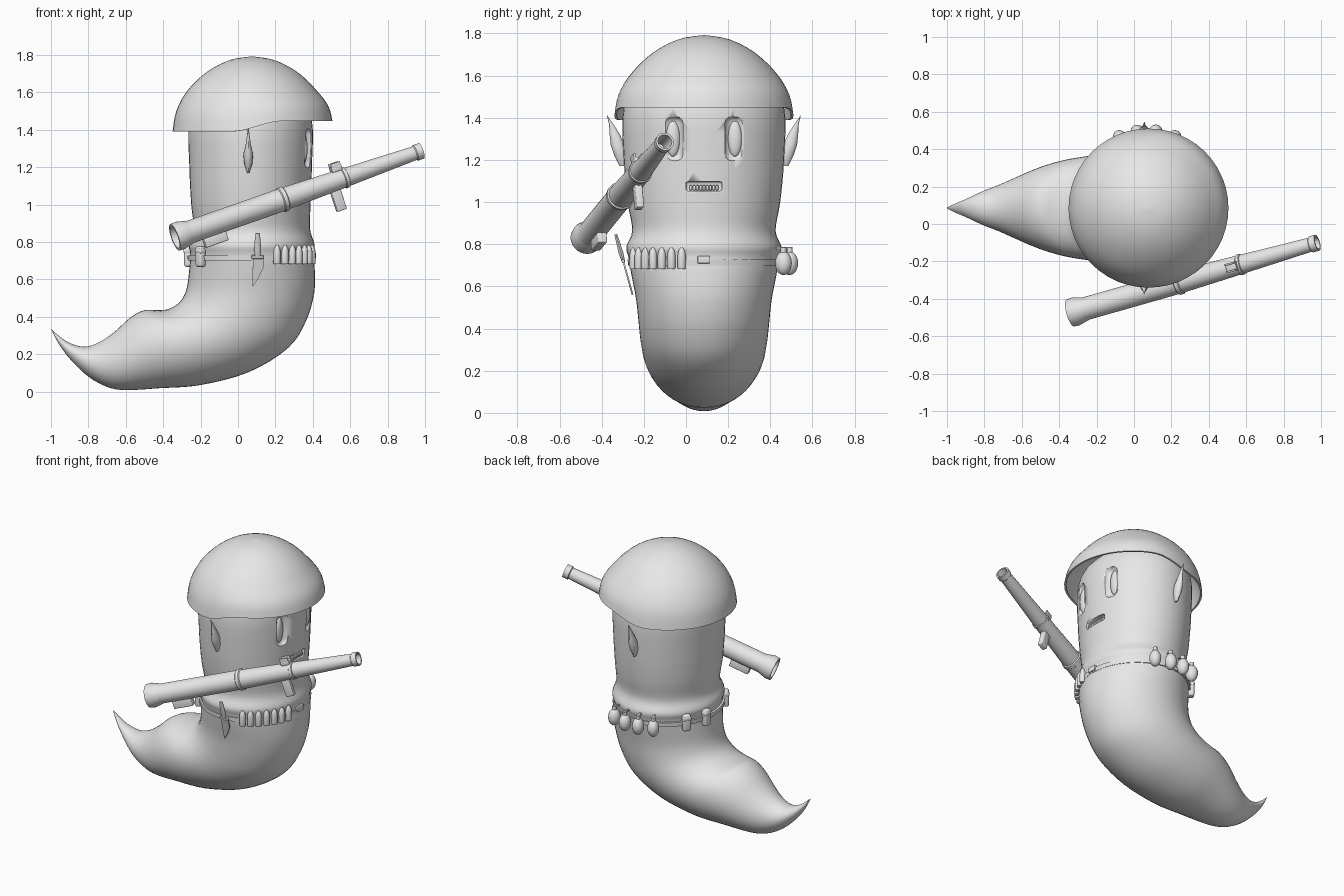
import bpy, bmesh, math
from mathutils import Vector, Matrix

if "Cube" in bpy.data.objects:
    bpy.data.objects.remove(bpy.data.objects["Cube"])

grey = bpy.data.materials.new("plain_grey")
grey.diffuse_color = (0.8, 0.8, 0.8, 1)
grey.use_nodes = True
grey.node_tree.nodes["Principled BSDF"].inputs["Base Color"].default_value = grey.diffuse_color
CX, CY = 0.07, 0.085          # body axis


def finish(name, bm, angle=40):
    bmesh.ops.recalc_face_normals(bm, faces=bm.faces[:])
    me = bpy.data.meshes.new(name)
    bm.to_mesh(me)
    bm.free()
    ob = bpy.data.objects.new(name, me)
    bpy.context.collection.objects.link(ob)
    me.materials.append(grey)
    bpy.ops.object.select_all(action='DESELECT')
    ob.select_set(True)
    bpy.context.view_layer.objects.active = ob
    bpy.ops.object.shade_smooth_by_angle(angle=math.radians(angle))
    return ob


def skin(bm, rings, cap=True):
    vs = [[bm.verts.new(p) for p in r] for r in rings]
    n = len(vs[0])
    for a, b in zip(vs, vs[1:]):
        for i in range(n):
            bm.faces.new((a[i], a[(i + 1) % n], b[(i + 1) % n], b[i]))
    if cap:
        bm.faces.new(vs[0])
        bm.faces.new(vs[-1][::-1])


def spline(pts, steps):
    out = []
    for i in range(len(pts) - 1):
        p = [Vector(pts[min(max(i + k, 0), len(pts) - 1)]) for k in (-1, 0, 1, 2)]
        for s in range(steps):
            t = s / steps
            out.append(0.5 * (2 * p[1] + (p[2] - p[0]) * t
                       + (2 * p[0] - 5 * p[1] + 4 * p[2] - p[3]) * t * t
                       + (3 * p[1] - p[0] - 3 * p[2] + p[3]) * t ** 3))
    return out + [Vector(pts[-1])]


def box(bm, size, mat, bevel=0.0):
    r = bmesh.ops.create_cube(bm, size=1, matrix=mat @ Matrix.Diagonal((*size, 1)))
    if bevel:
        es = list({e for v in r["verts"] for e in v.link_edges})
        bmesh.ops.bevel(bm, geom=es, offset=bevel, segments=3, affect='EDGES', profile=0.5)


def around(deg, z, rx=0.345, ry=0.37):
    """Frame on the waist, local x pointing outward."""
    a = math.radians(deg)
    return (Matrix.Translation((CX + rx * math.cos(a), CY + ry * math.sin(a), z))
            @ Matrix.Rotation(a, 4, 'Z'))


# Body: elliptical sections given by back point, front point and half width
sections = [(.03, 1.62, .12, 1.62, .06), (-.18, 1.57, .32, 1.57, .29),
    (-.26, 1.45, .395, 1.45, .38), (-.26, 1.2, .395, 1.2, .38),
    (-.25, 1.0, .388, 1.0, .362), (-.235, .86, .385, .87, .34),
    (-.262, .785, .408, .79, .368), (-.255, .735, .402, .74, .358),
    (-.26, .66, .41, .66, .345), (-.275, .55, .408, .53, .322),
    (-.31, .48, .365, .38, .31), (-.37, .442, .27, .235, .30),
    (-.43, .435, .06, .105, .285), (-.50, .435, -.2, .035, .26),
    (-.57, .40, -.42, .018, .22), (-.66, .32, -.60, .008, .165),
    (-.74, .265, -.70, .025, .125), (-.82, .24, -.80, .08, .09),
    (-.90, .26, -.89, .165, .05), (-.96, .30, -.952, .245, .024),
    (-1.0, .335, -.998, .33, .003)]
rings = []
N = 48
for a, b, c, d, w in [(p[0:5]) for p in spline(sections, 4)]:
    mid, half = Vector(((a + c) / 2, CY, (b + d) / 2)), Vector(((c - a) / 2, 0, (d - b) / 2))
    rings.append([mid + half * math.cos(math.tau * i / N)
                  + Vector((0, w, 0)) * math.sin(math.tau * i / N) for i in range(N)])
bm = bmesh.new()
skin(bm, rings)
body = finish("body", bm)

# Eye sockets and mouth slot cut into the face
bm = bmesh.new()
for y in (-.062, .232):
    box(bm, (.09, .096, .215), Matrix.Translation((.395, y, 1.3)), .035)
box(bm, (.09, .17, .045), Matrix.Translation((.405, CY, 1.075)), .012)
cutter = finish("face_cutter", bm)
cutter.hide_render = True
mod = body.modifiers.new("sockets", 'BOOLEAN')
mod.operation, mod.solver, mod.object = 'DIFFERENCE', 'EXACT', cutter
bpy.context.view_layer.objects.active = body
bpy.ops.object.modifier_apply(modifier="sockets")
bpy.data.objects.remove(cutter)

# Eyeballs and teeth
bm = bmesh.new()
for y in (-.062, .232):
    bmesh.ops.create_uvsphere(bm, u_segments=20, v_segments=12, radius=1,
        matrix=Matrix.Translation((.35, y, 1.3)) @ Matrix.Diagonal((.022, .034, .085, 1)))
finish("eyes", bm)
bm = bmesh.new()
for i in range(9):
    box(bm, (.025, .013, .024), Matrix.Translation((.37, CY + (i - 4) * .0155, 1.068)), .003)
finish("teeth", bm)

# Helmet: open shell whose rim rises and flares toward the face
profile = spline([(.004, 1.792), (.12, 1.772), (.24, 1.71), (.345, 1.61), (.405, 1.5), (.425, 1.39)], 4)
bm = bmesh.new()
rings = []
for shell, order in ((0, 1), (.012, -1)):
    for r, z in profile[::order]:
        ring = []
        for i in range(N):
            a = math.tau * i / N
            c, s = math.cos(a), math.sin(a)
            k = min(max((r * c + .11) / .28, 0), 1)
            rise = .058 * k * k * (3 - 2 * k)
            low = min(max((1.6 - z) / .21, 0), 1)
            rr = max(r - shell + .005 * low * max(c, 0), .001)
            ring.append((CX + .005 + rr * c, CY + rr * s, z - shell * (1 - low) + rise * low))
        rings.append(ring)
skin(bm, rings)
finish("helmet", bm)

# Pointed ears, mirrored
bm = bmesh.new()
for s in (-1, 1):
    ear = [(.36, .40, 1.17, .006), (.365, .425, 1.22, .022), (.375, .442, 1.27, .026),
           (.398, .447, 1.32, .014), (.43, .45, 1.37, .007), (.458, .46, 1.41, .002)]
    skin(bm, [[Vector((.055 + w * math.cos(math.tau * i / 12),
                       CY + s * ((p + q) / 2 + (q - p) / 2 * math.sin(math.tau * i / 12)), z))
               for i in range(12)] for p, q, z, w in ear])
finish("ears", bm)

# Belt and buckle
bm = bmesh.new()
skin(bm, [[(around(360 * i / N, z, .331 + o, .353 + o).translation) for i in range(N)]
          for o, z in ((-.02, .70), (.007, .70), (.009, .728), (-.02, .728))])
box(bm, (.02, .06, .035), around(0, .727, .336, .36), .004)
finish("belt", bm)

# Cartridges on the front right of the belt
bm = bmesh.new()
for i in range(7):
    m = around(-66 + 8.2 * i, 0, .34, .365)
    skin(bm, [[m @ Vector((r * math.cos(math.tau * k / 12), r * math.sin(math.tau * k / 12), z))
               for k in range(12)]
              for r, z in ((.018, .682), (.02, .69), (.02, .745), (.016, .768), (.006, .784))])
finish("cartridges", bm)

# Grenades with levers on the left hip
bm = bmesh.new()
for deg in (113, 98, 83, 67):
    m = around(deg, .71, .375, .41)
    bmesh.ops.create_uvsphere(bm, u_segments=16, v_segments=12, radius=1,
                              matrix=m @ Matrix.Diagonal((.04, .037, .056, 1)))
    bmesh.ops.create_cone(bm, cap_ends=True, segments=10, radius1=.014, radius2=.014, depth=.03,
                          matrix=m @ Matrix.Translation((0, 0, .06)))
    box(bm, (.05, .012, .008), m @ Matrix.Translation((-.012, 0, .072)))
finish("grenades", bm)

# Pouches at the back
bm = bmesh.new()
for deg in (145, 168, 218):
    box(bm, (.04, .05, .11), around(deg, .722, .343, .367), .012)
    box(bm, (.045, .054, .03), around(deg, .752, .343, .367), .01)
finish("pouches", bm)

# Knife: flat blade, guard and handle, leaning outward at the top
bm = bmesh.new()
m = Matrix.Translation((.105, -.295, .71)) @ Matrix.Rotation(math.radians(15.5), 4, 'X')
for a, b in (((-.025, .0), (.03, .0)),):
    outline = [(-.022, .0), (.03, .0), (.03, -.05), (.005, -.105), (-.027, -.155), (-.027, -.06)]
    skin(bm, [[m @ Vector((x, y, z)) for x, z in outline] for y in (-.004, .004)])
box(bm, (.066, .014, .018), m @ Matrix.Translation((0, 0, .01)), .004)
skin(bm, [[m @ Vector((r * math.cos(math.tau * k / 10), .6 * r * math.sin(math.tau * k / 10), z))
           for k in range(10)] for r, z in ((.014, .01), (.019, .05), (.015, .11), (.011, .142))])
finish("knife", bm)

# Launcher: hollow turned tube along its own axis
A, B = Vector((-.338, -.475, .825)), Vector((.98, -.10, 1.287))
length = (B - A).length
ax = (B - A).normalized()
side = ax.cross(Vector((0, 0, 1))).normalized()
up = side.cross(ax)
frame = Matrix((ax, -side, up)).transposed().to_4x4()
frame.translation = A
tube = [(.055, .05), (.062, 0), (.075, .0), (.077, .03), (.066, .075), (.062, .09), (.062, .62),
        (.068, .625), (.068, .645), (.061, .65), (.052, .985), (.057, .988), (.057, 1.005),
        (.051, 1.008), (.038, length - .04), (.044, length - .035), (.044, length),
        (.034, length), (.030, length - .12)]
bm = bmesh.new()
skin(bm, [[frame @ Vector((x, r * math.cos(math.tau * k / 28), r * math.sin(math.tau * k / 28)))
           for k in range(28)] for r, x in tube])
finish("launcher_tube", bm, 30)

# Launcher grip, shoulder rest and sight
bm = bmesh.new()
box(bm, (.055, .035, .13), frame @ Matrix.Translation((.925, 0, -.095)), .005)
box(bm, (.13, .045, .05), frame @ Matrix.Translation((.21, 0, -.083)), .005)
box(bm, (.06, .05, .03), frame @ Matrix.Translation((.965, 0, .062)), .004)
for y in (-.02, .02):
    box(bm, (.055, .01, .03), frame @ Matrix.Translation((.965, y, .08)), .002)
finish("launcher_fittings", bm)
